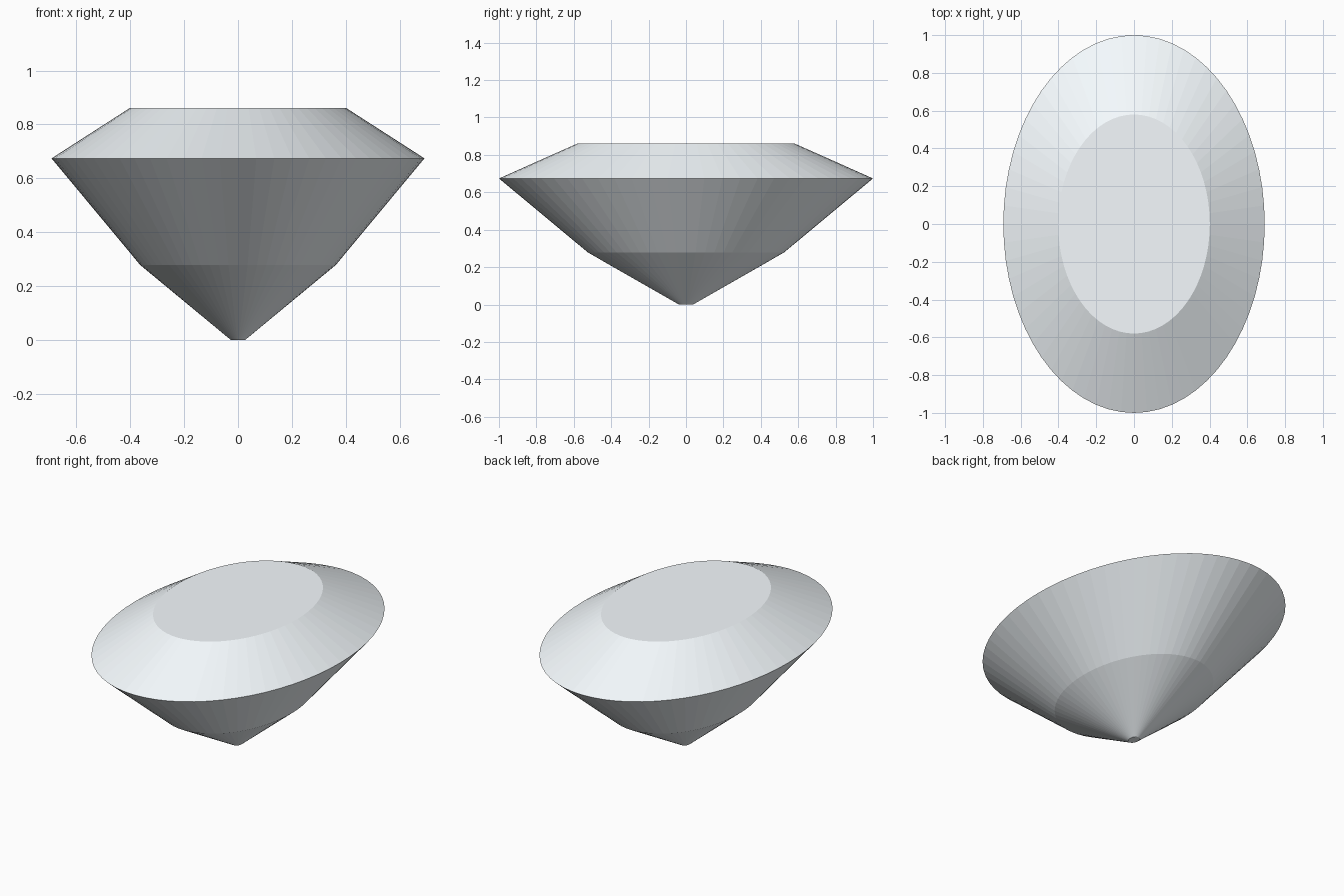
import bpy, bmesh
from math import cos, sin, tau

if "Cube" in bpy.data.objects:
    bpy.data.objects.remove(bpy.data.objects["Cube"])

SIDES = 64
ASPECT = 0.692  # width / length of the oval

# half length (y) and height of each ring: culet, lower break, girdle, table
PROFILE = [(0.038, 0.0), (0.524, 0.278), (1.0, 0.674), (0.58, 0.861)]

bm = bmesh.new()
rings = [[bm.verts.new((r * ASPECT * cos(tau * i / SIDES), r * sin(tau * i / SIDES), z))
          for i in range(SIDES)] for r, z in PROFILE]

# sloping facets between neighbouring rings
for low, high in zip(rings, rings[1:]):
    for i in range(SIDES):
        j = (i + 1) % SIDES
        bm.faces.new((low[i], low[j], high[j], high[i]))

# flat table on top and tiny culet below
bm.faces.new(rings[-1])
bm.faces.new(rings[0][::-1])

mesh = bpy.data.meshes.new("oval_gem")
bm.to_mesh(mesh)
bm.free()

# pale icy crystal
crystal = bpy.data.materials.new("pale_crystal")
crystal.diffuse_color = (0.92, 0.97, 1.0, 1.0)
crystal.use_nodes = True
crystal.node_tree.nodes["Principled BSDF"].inputs["Base Color"].default_value = crystal.diffuse_color
mesh.materials.append(crystal)
bpy.context.collection.objects.link(bpy.data.objects.new("oval_gem", mesh))
